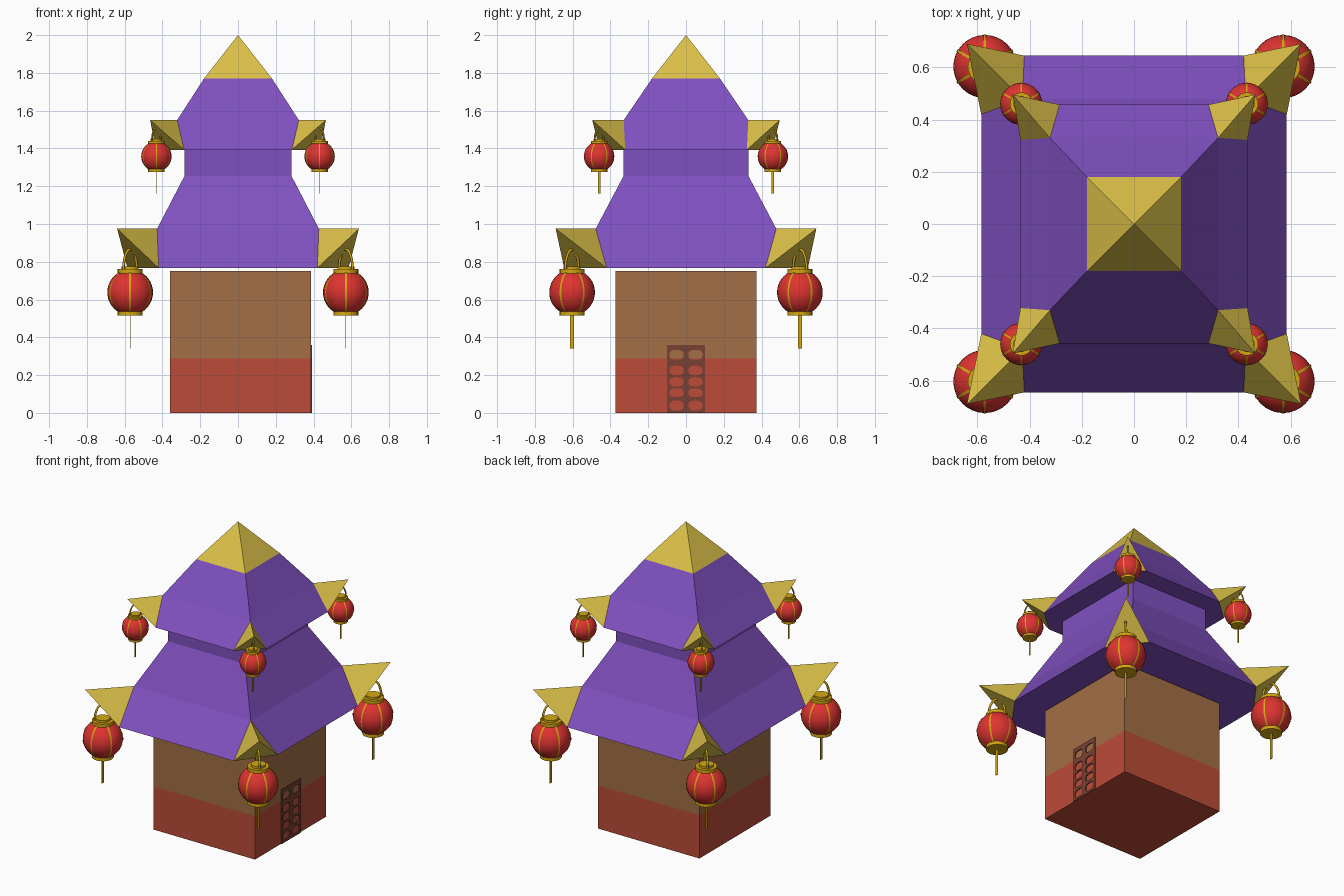
import bpy, bmesh, math
from mathutils import Matrix, Vector

if "Cube" in bpy.data.objects:
    bpy.data.objects.remove(bpy.data.objects["Cube"])


def material(name, rgb):
    lin = [(c / 255 / 12.92) if c < 11 else ((c / 255 + 0.055) / 1.055) ** 2.4 for c in rgb]
    m = bpy.data.materials.new(name)
    m.diffuse_color = (*lin, 1)
    m.use_nodes = True
    m.node_tree.nodes["Principled BSDF"].inputs["Base Color"].default_value = m.diffuse_color
    return m


PURPLE = material("roof_purple", (128, 80, 192))
GOLD = material("roof_gold", (220, 193, 72))
BROWN = material("wall_brown", (163, 111, 69))
BRICK = material("wall_red", (188, 76, 56))
DOOR = material("door_brown", (122, 64, 52))
PAPER = material("lantern_red", (222, 52, 48))
BRASS = material("lantern_gold", (214, 168, 18))

CORNERS = [(1, 1), (-1, 1), (-1, -1), (1, -1)]


def mesh_from(bm, name, *mats, smooth=False):
    me = bpy.data.meshes.new(name)
    bm.to_mesh(me)
    bm.free()
    for m in mats:
        me.materials.append(m)
    if smooth:
        me.polygons.foreach_set("use_smooth", [True] * len(me.polygons))
        me.set_sharp_from_angle(angle=math.radians(40))
    return me


def add(name, me, loc=(0, 0, 0), scale=1, rot=0):
    ob = bpy.data.objects.new(name, me)
    ob.location, ob.scale, ob.rotation_euler.z = loc, (scale,) * 3, rot
    bpy.context.collection.objects.link(ob)
    return ob


def stack(bm, rings):
    """Rectangular rings (z, half x, half y) joined by side faces."""
    loops = [[bm.verts.new((sx * hx, sy * hy, z)) for sx, sy in CORNERS] for z, hx, hy in rings]
    for up, low in zip(loops, loops[1:]):
        for i in range(4):
            j = (i + 1) % 4
            bm.faces.new((up[i], up[j], low[j], low[i]))
    bm.faces.new(loops[0])
    return loops[-1]


def roof_tier(name, rings, eave_z, ex, ey, cut_x, cut_y, tip):
    """Sloping roof with clipped corners, each closed by an upturned gold tip."""
    bm = bmesh.new()
    ridge = stack(bm, rings)
    eave = []
    for sx, sy in CORNERS:
        pair = [(sx * ex, sy * cut_y, eave_z), (sx * cut_x, sy * ey, eave_z)]
        eave += pair if sx * sy > 0 else pair[::-1]
    vs = [bm.verts.new(p) for p in eave]
    for i in range(4):
        j = (i + 1) % 4
        bm.faces.new((ridge[i], ridge[j], vs[2 * j], vs[2 * i + 1]))
        bm.faces.new((ridge[i], vs[2 * i + 1], vs[2 * i]))
    bm.faces.new(vs)
    # corner tips
    tb = bmesh.new()
    for i, (sx, sy) in enumerate(CORNERS):
        pts = [ridge[i].co, eave[2 * i], eave[2 * i + 1], (sx * tip[0], sy * tip[1], tip[2])]
        q = [tb.verts.new(p) for p in pts]
        for f in ((0, 1, 2), (0, 1, 3), (0, 2, 3), (1, 2, 3)):
            tb.faces.new([q[k] for k in f])
    bmesh.ops.recalc_face_normals(tb, faces=tb.faces)
    add(name + "_corner_tips", mesh_from(tb, name + "_corner_tips", GOLD))
    bmesh.ops.remove_doubles(bm, verts=bm.verts, dist=1e-4)
    bmesh.ops.recalc_face_normals(bm, faces=bm.faces)
    for f in bm.faces:  # gold cap at the peak
        f.material_index = int(f.calc_center_median().z > 1.78)
    add(name, mesh_from(bm, name, PURPLE, GOLD))


# roofs
roof_tier("lower_roof", [(1.395, .283, .33), (1.255, .283, .33), (.975, .428, .478)],
          .767, .585, .645, .42, .42, (.64, .69, .975))
roof_tier("upper_roof", [(2, 0, 0), (1.77, .18, .18), (1.55, .322, .33)],
          1.393, .435, .457, .285, .322, (.465, .496, 1.55))

# house body with red lower band
bm = bmesh.new()
base = stack(bm, [(.75, .373, .373), (.287, .373, .373), (0, .373, .373)])
bm.faces.new(base)
bmesh.ops.recalc_face_normals(bm, faces=bm.faces)
for f in bm.faces:
    f.material_index = int(f.calc_center_median().z < .287)
add("house_body", mesh_from(bm, "house_body", BROWN, BRICK), (.013, 0, 0))

# lattice door: two columns of rounded openings on the right side
bm = bmesh.new()
rows = [0, .078, .135, .194, .255, .36]
N = 16
for z0, z1 in zip(rows, rows[1:]):
    for yc in (-.05, .05):
        zc, hz = (z0 + z1) / 2, (z1 - z0) / 2
        hole = min(hz - .005, .026)
        rim, inner = [], []
        for k in range(N):
            a = 2 * math.pi * k / N
            c, s = math.cos(a), math.sin(a)
            m = max(abs(c), abs(s))
            r = (abs(c) ** 3 + abs(s) ** 3) ** (-1 / 3)
            rim.append(bm.verts.new((0, yc + .05 * c / m, zc + hz * s / m)))
            inner.append(bm.verts.new((0, yc + .037 * r * c, zc + hole * r * s)))
        for k in range(N):
            j = (k + 1) % N
            bm.faces.new((rim[k], rim[j], inner[j], inner[k]))
bmesh.ops.remove_doubles(bm, verts=bm.verts, dist=1e-4)
door = add("lattice_door", mesh_from(bm, "lattice_door", DOOR), (.386, 0, 0))
mod = door.modifiers.new("thickness", "SOLIDIFY")
mod.thickness, mod.offset = .006, 1

# lantern ball
bm = bmesh.new()
bmesh.ops.create_uvsphere(bm, u_segments=32, v_segments=20, radius=.121)
ball = mesh_from(bm, "lantern_ball", PAPER, smooth=True)

# lantern rings, ribs and tassel
bm = bmesh.new()
for z, r, h in ((.108, .066, .03), (.13, .045, .014), (-.108, .066, .03)):
    bmesh.ops.create_cone(bm, cap_ends=True, segments=24, radius1=r, radius2=r, depth=h,
                          matrix=Matrix.Translation((0, 0, z)))
bmesh.ops.create_cube(bm, size=1, matrix=Matrix.LocRotScale((0, 0, -.21), None, Vector((.003, .02, .175))))
for k in range(6):
    turn = Matrix.Rotation(math.radians(30 + 60 * k), 3, 'Z')
    last = None
    for i in range(15):
        p = math.radians(30 + 120 * i / 14)
        pair = [bm.verts.new(turn @ Vector((.1235 * math.sin(p), w, .1235 * math.cos(p))))
                for w in (-.005, .005)]
        if last:
            bm.faces.new((last[0], pair[0], pair[1], last[1]))
        last = pair
fittings = mesh_from(bm, "lantern_fittings", BRASS, smooth=True)

# lantern hook
cu = bpy.data.curves.new("hook_path", "CURVE")
cu.dimensions, cu.bevel_depth, cu.bevel_resolution = '3D', .007, 2
sp = cu.splines.new("POLY")
sp.points.add(14)
for i, pt in enumerate(sp.points):
    t = math.pi * i / 14
    pt.co = (.05 * math.cos(t), 0, .12 + .108 * math.sin(t), 1)
tmp = add("hook_path", cu)
hook = bpy.data.meshes.new_from_object(tmp.evaluated_get(bpy.context.evaluated_depsgraph_get()))
bpy.data.objects.remove(tmp)
hook.materials.clear()
hook.materials.append(BRASS)

# a lantern under every corner tip
for tier, x, y, z, s in (("lower", .571, .603, .638, 1), ("upper", .432, .46, 1.358, .665)):
    for i, (sx, sy) in enumerate(CORNERS):
        loc = (sx * x, sy * y, z)
        tag = f"{tier}_{i + 1}"
        add("lantern_ball_" + tag, ball, loc, s)
        add("lantern_fittings_" + tag, fittings, loc, s)
        add("lantern_hook_" + tag, hook, loc, s, math.radians(45 * sx * sy))
